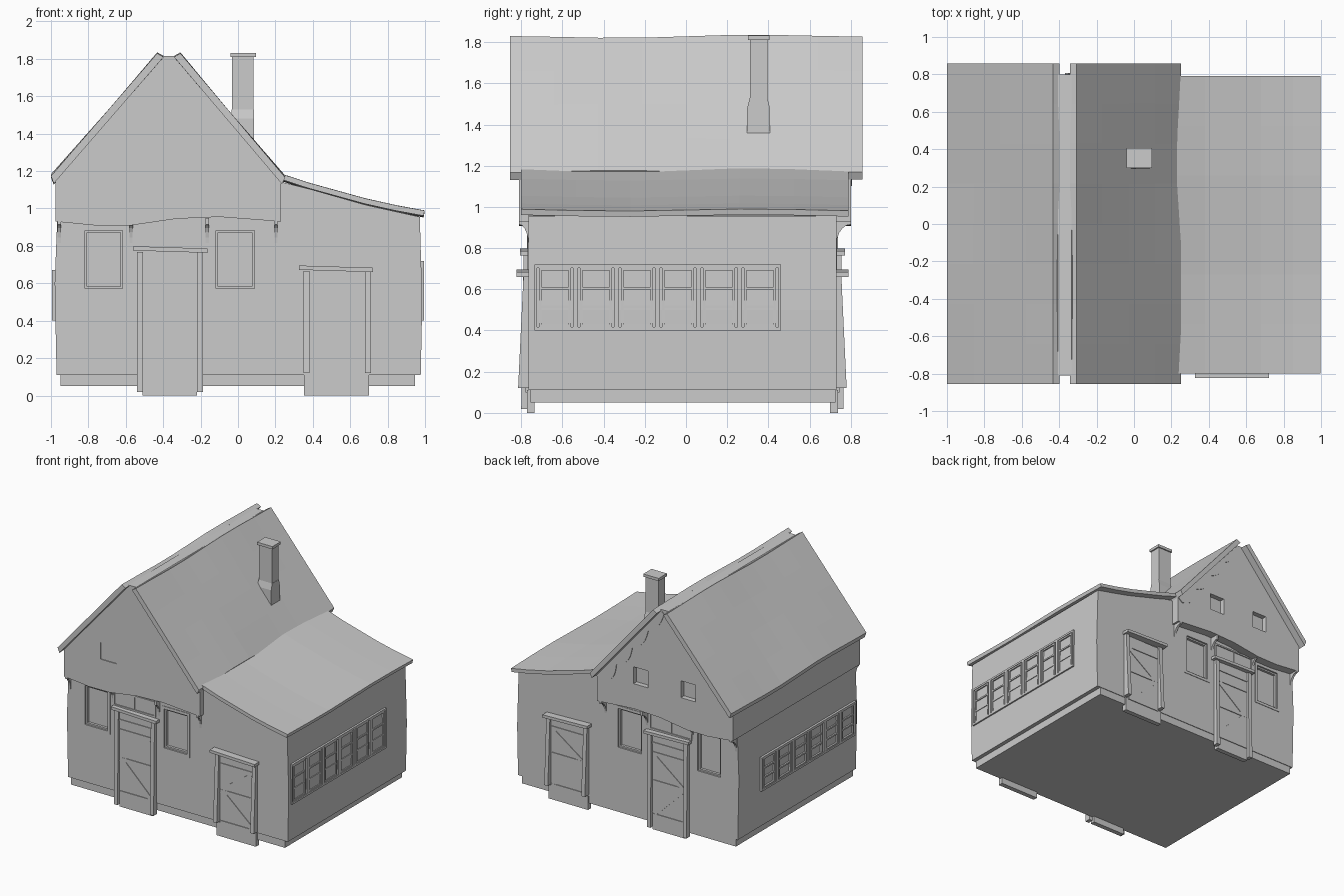
import bpy, bmesh, math
from mathutils import Vector

if "Cube" in bpy.data.objects:
    bpy.data.objects.remove(bpy.data.objects["Cube"])

FRONT, BACK = -0.765, 0.73          # wall planes


def finish(name, bm):
    bmesh.ops.recalc_face_normals(bm, faces=bm.faces)
    me = bpy.data.meshes.new(name)
    bm.to_mesh(me)
    bm.free()
    ob = bpy.data.objects.new(name, me)
    bpy.context.collection.objects.link(ob)
    return ob


def add_prism(bm, pts, a, b, plane='xz', n=1, wave=None):
    """Extrude a 2D profile from a to b, optionally in n wavy segments."""
    rings = []
    for i in range(n + 1):
        t = a + (b - a) * i / n
        ring = []
        for u, v in pts:
            if wave:
                v += wave(u, t)
            ring.append(bm.verts.new((u, t, v) if plane == 'xz' else (t, u, v)))
        rings.append(ring)
    k = len(pts)
    for r, q in zip(rings, rings[1:]):
        for j in range(k):
            bm.faces.new((r[j], r[(j + 1) % k], q[(j + 1) % k], q[j]))
    bm.faces.new(rings[0])
    bm.faces.new(rings[-1])


def prism(name, *args, **kw):
    bm = bmesh.new()
    add_prism(bm, *args, **kw)
    return finish(name, bm)


def add_box(bm, x0, x1, y0, y1, z0, z1):
    add_prism(bm, [(x0, z0), (x1, z0), (x1, z1), (x0, z1)], y0, y1)


def boxes(name, items):
    bm = bmesh.new()
    for it in items:
        add_box(bm, *it)
    return finish(name, bm)


def frame(x0, x1, y0, y1, z0, z1, w):
    """Four boxes forming a rectangular frame facing y."""
    return [(x0, x0 + w, y0, y1, z0, z1), (x1 - w, x1, y0, y1, z0, z1),
            (x0 + w, x1 - w, y0, y1, z0, z0 + w), (x0 + w, x1 - w, y0, y1, z1 - w, z1)]


def add_bar(bm, p, q, w, y0, y1):
    p, q = Vector(p), Vector(q)
    d = (q - p).normalized() * w / 2
    s = Vector((-d.y, d.x))
    add_prism(bm, [p - s, q - s, q + s, p + s], y0, y1)


def cut(ob, cutter):
    m = ob.modifiers.new('openings', 'BOOLEAN')
    m.operation, m.solver, m.object = 'DIFFERENCE', 'EXACT', cutter
    cutter.hide_render = True
    cutter.hide_set(True)


# Plinth, lower walls and overhanging gable block
boxes('plinth', [(-0.95, 0.945, -0.755, 0.725, 0.05, 0.115)])
walls = prism('walls', [(-0.97, 0.11), (0.977, 0.11), (0.985, 0.5), (0.972, 0.955),
                        (0.68, 1.02), (0.38, 1.105), (0.2, 1.15), (-0.96, 1.1),
                        (-0.98, 0.6)], FRONT, BACK)
gable = prism('gable_block', [(-0.975, 0.93), (-0.75, 0.908), (-0.57, 0.91), (-0.33, 0.945),
                              (-0.1, 0.955), (0.23, 0.93), (0.23, 1.15), (-0.335, 1.815),
                              (-0.405, 1.815), (-0.975, 1.15)], -0.81, 0.80)


# Main roof slopes: eaves and ridge sag in opposite directions
def sag(x, y):
    t = 1 - 2 * min(abs(x + 0.37) / 0.62, 1)
    return 0.013 * t * math.sin(4.2 * y) * (1 - abs(y) / 1.3)


def slope(a0, a1, b1, b0, n=4):
    top = [(a0[0] + (a1[0] - a0[0]) * i / n, a0[1] + (a1[1] - a0[1]) * i / n) for i in range(n + 1)]
    low = [(b1[0] + (b0[0] - b1[0]) * i / n, b1[1] + (b0[1] - b1[1]) * i / n) for i in range(n + 1)]
    return top + low


prism('roof_left', slope((-1.0, 1.175), (-0.432, 1.828), (-0.398, 1.808), (-0.985, 1.135)),
      -0.855, 0.858, n=8, wave=sag)
prism('roof_right', slope((0.252, 1.168), (-0.308, 1.828), (-0.342, 1.808), (0.235, 1.132)),
      -0.855, 0.858, n=8, wave=sag)

# Curved lean-to roof
top = [(0.19, 1.195), (0.38, 1.133), (0.68, 1.05), (0.85, 1.012), (0.998, 0.985)]
prism('lean_to_roof', top + [(x - 0.006, z - 0.028) for x, z in reversed(top)],
      -0.80, 0.79, n=6, wave=lambda x, y: 0.005 * math.sin(5 * y))

# Chimney with flared foot and cap
boxes('chimney', [(-0.033, 0.084, 0.31, 0.395, 1.3, 1.812),
                  (-0.041, 0.095, 0.30, 0.405, 1.81, 1.832)])
prism('chimney_foot', [(0.297, 1.3), (0.297, 1.48), (0.31, 1.53), (0.395, 1.53),
                       (0.407, 1.48), (0.407, 1.3)], -0.035, 0.086, plane='yz')

# Window openings
tall = [(-0.84, -0.595), (-0.14, 0.11)]
wall_cut, gable_cut = [], []
for x0, x1 in tall:
    for y in (FRONT, BACK):
        wall_cut.append((x0, x1, y - 0.03, y + 0.03, 0.55, 0.905))
for x in (-0.16, -0.58):
    gable_cut.append((x - 0.065, x + 0.065, 0.76, 0.85, 1.155, 1.29))
gable_cut.append((-0.65, -0.51, -0.85, -0.803, 1.155, 1.29))
cut(walls, boxes('window_cutter', wall_cut))
cut(gable, boxes('gable_window_cutter', gable_cut))

for side, wall, s in (('front', FRONT, -1), ('back', BACK, 1)):
    def Y(a, b):
        return wall + s * a, wall + s * b

    # Tall windows with double frames
    parts = []
    for x0, x1 in tall:
        parts += frame(x0, x1, *Y(-0.03, 0.004), 0.55, 0.905, 0.022)
        parts += frame(x0 + 0.022, x1 - 0.022, *Y(-0.03, -0.01), 0.572, 0.883, 0.012)
    boxes(side + '_tall_windows', parts)

    # Transom over the main door
    boxes(side + '_transom', frame(-0.565, -0.19, *Y(-0.01, 0.008), 0.795, 0.92, 0.012)
          + [(-0.385, -0.379, *Y(-0.01, 0.006), 0.8, 0.915)])

    # Doors: left x, right x, bottom z, top z, brace rail z, lintel z, post foot z
    for name, x0, x1, top_z, rail, mid, lintel, foot in (
            ('main_door', -0.51, -0.218, 0.77, 0.61, 0.385, 0.768, 0.02),
            ('side_door', 0.35, 0.69, 0.66, 0.575, 0.365, 0.665, 0.12)):
        bm = bmesh.new()
        small = name == 'side_door'
        # leaf, reaching the ground as a sill board
        if small:
            add_box(bm, 0.352, 0.7, *Y(-0.03, 0.008), 0.0, 0.11)
            x0, x1 = 0.38, 0.68
        add_box(bm, x0, x1, *Y(-0.03, 0.008), 0.1 if small else 0.0, top_z)
        # zigzag bracing and rails
        for z in (rail, mid, 0.115):
            add_bar(bm, (x0 + 0.005, z), (x1 - 0.005, z), 0.03, *Y(0, 0.014))
        for z in (rail - 0.02, 0.13):
            add_bar(bm, (x1 - 0.015, z), (x0 + 0.015, mid), 0.04, *Y(0, 0.013))
        if not small:
            add_bar(bm, (x0, 0.695), (x1, 0.695), 0.012, *Y(0, 0.014))
        finish(side + '_' + name, bm)

        # posts leaning outward at the foot, and a slightly crooked lintel
        bm = bmesh.new()
        for px in (x0 - 0.03, x1 - 0.002):
            out = 0.05 if small else 0.035
            prof = [(wall - s * 0.01, foot), (wall + s * out, foot),
                    (wall + s * 0.024, lintel), (wall - s * 0.01, lintel)]
            add_prism(bm, prof, px, px + 0.032, plane='yz')
        xl, xr = (0.325, 0.722) if small else (-0.562, -0.162)
        add_prism(bm, [(xl, lintel + 0.007), (xr, lintel - 0.005),
                       (xr, lintel + 0.018), (xl, lintel + 0.03)], *Y(-0.01, 0.058 if small else 0.042))
        finish(side + '_' + name + '_surround', bm)

    # Curved brackets under the overhang
    bm = bmesh.new()
    reach = 0.045 if s < 0 else 0.07
    curve = [(wall + s * reach * (1 - math.sin(a)), 0.915 - 0.1 * (1 - math.cos(a)))
             for a in (i * math.pi / 10 for i in range(6))]
    for x in (-0.955, -0.57, -0.165, 0.203):
        add_prism(bm, [(wall - s * 0.01, 0.95), (wall + s * reach, 0.95)] + curve
                  + [(wall - s * 0.01, 0.80)], x - 0.009, x + 0.009, plane='yz')
    finish(side + '_brackets', bm)

# Scalloped trim under the right slope of the back gable
a, b = Vector((0.23, 1.135)), Vector((-0.35, 1.80))
d = (b - a).normalized()
nrm = Vector((-d.y, -d.x * -1))
edge = []
for i in range(33):
    t = i / 32
    depth = (0.05 + 0.05 * abs(math.sin(t * math.pi * 4))) * (1 - 0.5 * t)
    p = a.lerp(b, t) + nrm * depth
    edge.append((min(p.x, 0.23), p.y))
prism('gable_scallop_trim', [tuple(a)] + edge + [tuple(b)], 0.79, 0.806)

# Long six-bay windows on both side walls
for name, s, ztop in (('right', 1, 0.72), ('left', -1, 0.67)):
    bm = bmesh.new()
    y0, y1, z0, w = -0.735, 0.46, 0.40, 0.199

    def bx(ya, yb, za, zb, out):
        xs = sorted((s * 0.96, s * out))
        add_box(bm, xs[0], xs[1], ya, yb, za, zb)
    bx(y0, y1, z0, z0 + 0.016, 0.995)
    bx(y0, y1, ztop - 0.016, ztop, 0.995)
    for i in range(7):
        y = y0 + (y1 - y0) * i / 6
        bx(max(y - 0.012, y0), min(y + 0.012, y1), z0, ztop, 0.995)
    for i in range(6):
        ya = y0 + i * w + 0.022
        yb = ya + w - 0.044
        for yy in (ya, yb - 0.012):
            bx(yy, yy + 0.012, z0 + 0.016, ztop - 0.016, 0.991)
        for f in (0.07, 0.36, 0.64, 0.93):
            z = z0 + (ztop - z0) * f
            bx(ya, yb, z - 0.006, z + 0.006, 0.99)
    finish(name + '_long_window', bm)
